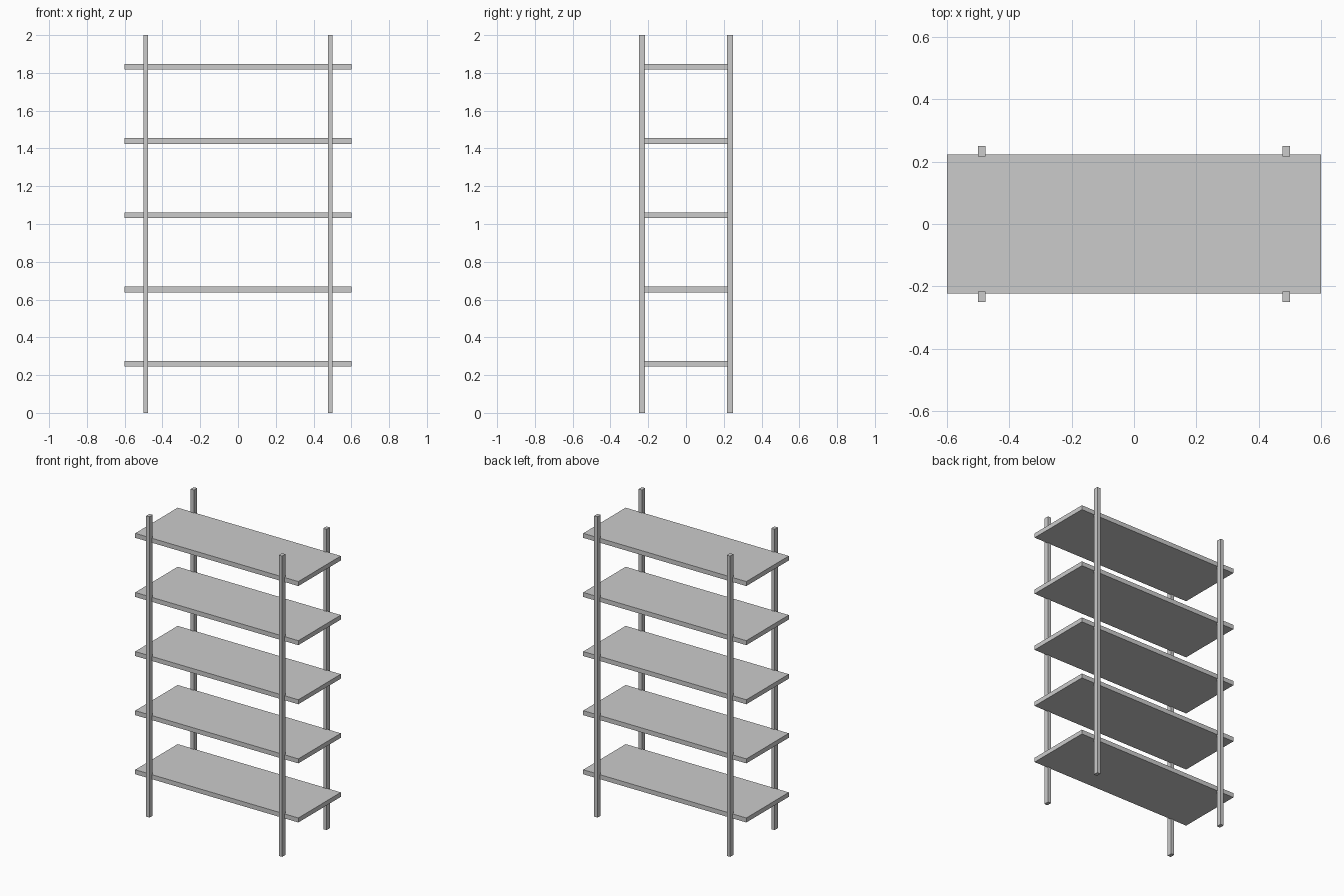
import bpy

if "Cube" in bpy.data.objects:
    bpy.data.objects.remove(bpy.data.objects["Cube"])

def box(name, center, size):
    bpy.ops.mesh.primitive_cube_add(size=1, location=center)
    ob = bpy.context.object
    ob.name = name
    ob.scale = size
    bpy.ops.object.transform_apply(location=False, rotation=False, scale=True)
    return ob

# Four full-height posts, notched into the shelf edges
for sx, side in ((-1, "left"), (1, "right")):
    for sy, end in ((-1, "front"), (1, "back")):
        box(f"{end}_{side}_post", (sx * 0.488, sy * 0.233, 1.0), (0.024, 0.034, 2.0))

# Five evenly spaced shelves
for i in range(5):
    box(f"shelf_{i + 1}", (0, 0, 0.26 + i * 0.393), (1.2, 0.446, 0.03))
